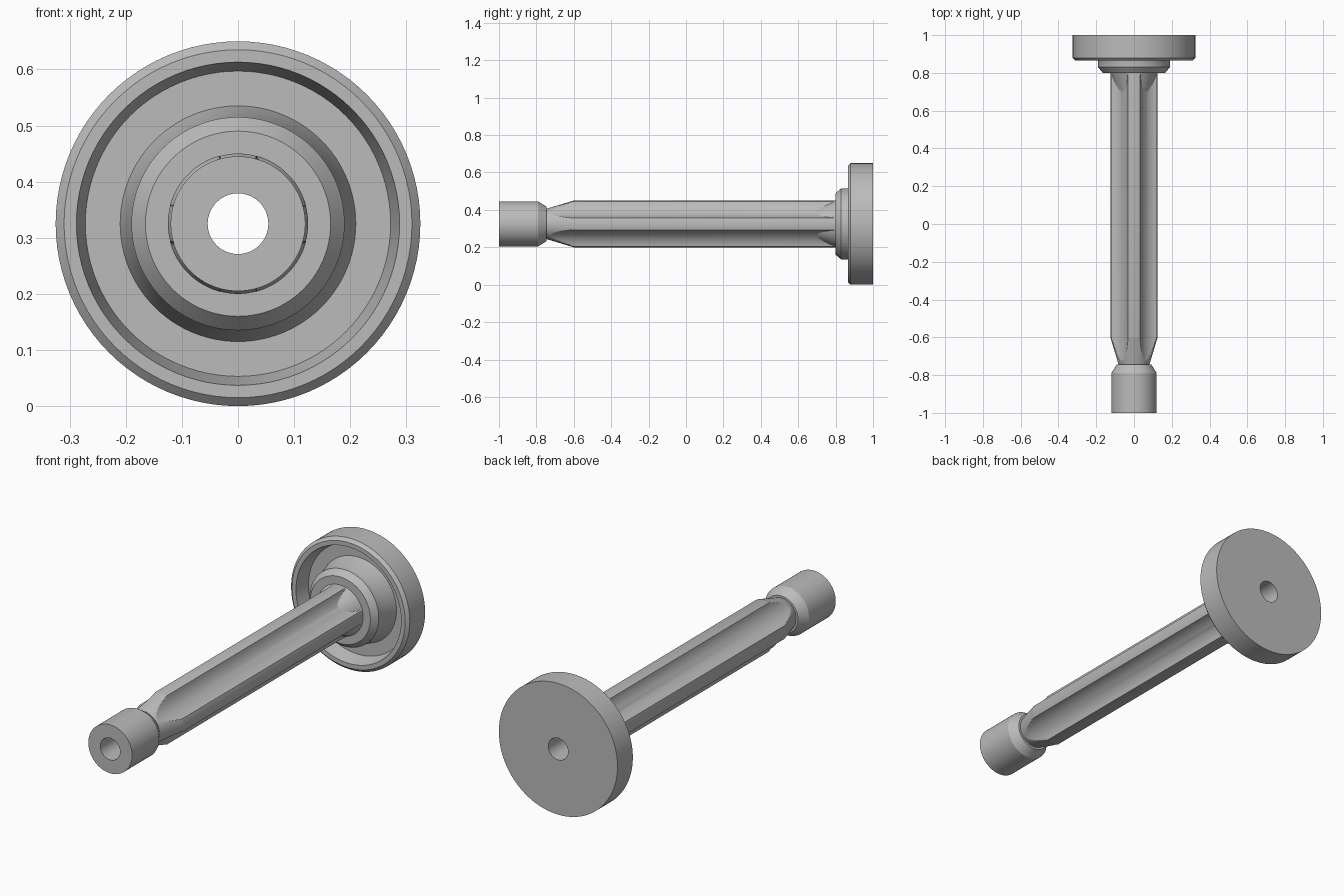
import bpy, bmesh, math

if "Cube" in bpy.data.objects:
    bpy.data.objects.remove(bpy.data.objects["Cube"], do_unlink=True)

AXIS_Z = 0.325      # height of the shaft axis
BORE = 0.054
LOBE_R = 0.125      # outer radius of the splines
ROOT_R = 0.088      # radius at the bottom of each groove
GROOVES = 4

steel = bpy.data.materials.new("grey_steel")
steel.use_nodes = True
steel.diffuse_color = (0.5, 0.5, 0.5, 1)
steel.node_tree.nodes["Principled BSDF"].inputs["Base Color"].default_value = (0.5, 0.5, 0.5, 1)


def skin(name, rings):
    """Join equal rings of points into a closed, tube-like part."""
    bm = bmesh.new()
    loops = [[bm.verts.new(p) for p in ring] for ring in rings]
    for a, b in zip(loops, loops[1:] + loops[:1]):
        n = len(a)
        for i in range(n):
            j = (i + 1) % n
            bm.faces.new((a[i], a[j], b[j], b[i]))
    bmesh.ops.recalc_face_normals(bm, faces=bm.faces)
    mesh = bpy.data.meshes.new(name)
    bm.to_mesh(mesh)
    bm.free()
    mesh.materials.append(steel)
    obj = bpy.data.objects.new(name, mesh)
    bpy.context.collection.objects.link(obj)
    bpy.ops.object.select_all(action="DESELECT")
    obj.select_set(True)
    bpy.context.view_layer.objects.active = obj
    bpy.ops.object.shade_smooth_by_angle(angle=math.radians(20))


def point(r, y, angle):
    return (r * math.cos(angle), y, AXIS_Z + r * math.sin(angle))


def lathe(name, profile, segments=96):
    """Turn a closed (radius, y) profile around the axis."""
    turns = [2 * math.pi * i / segments for i in range(segments)]
    skin(name, [[point(r, y, a) for a in turns] for r, y in profile])


# Plain collar at the front end, chamfered towards the shaft
lathe("front_collar", [(BORE, -1), (0.12, -1), (0.12, -0.79), (0.092, -0.745), (BORE, -0.745)])

# Rear flange: recessed front face with tapered walls, chamfered hub, bore
lathe("rear_flange", [
    (BORE, 1), (0.325, 1), (0.325, 0.88), (0.31, 0.865), (0.288, 0.865),
    (0.272, 0.94), (0.21, 0.94), (0.19, 0.86), (0.19, 0.83), (0.165, 0.8), (BORE, 0.8)])

# Groove arc: passes through the root and both spline edges
half_land = math.radians(15)
half_groove = math.pi / GROOVES - half_land
half_chord = LOBE_R * math.sin(half_groove)
sagitta = LOBE_R * math.cos(half_groove) - ROOT_R
arc_r = (half_chord ** 2 + sagitta ** 2) / (2 * sagitta)
arc_centre = ROOT_R + arc_r


def groove_radius(phi):
    return arc_centre * math.cos(phi) - math.sqrt(arc_r ** 2 - (arc_centre * math.sin(phi)) ** 2)


# Cross-section as (angle, radius): a round land, then a hollow groove
STEPS = 24
section = []
for k in range(GROOVES):
    land = math.pi / 2 + k * 2 * math.pi / GROOVES
    section += [(land + half_land * i / 4, LOBE_R) for i in range(-3, 4)]
    for i in range(STEPS + 1):
        phi = half_groove * (2 * i / STEPS - 1)
        section.append((land + math.pi / GROOVES + phi, groove_radius(phi)))


def shaft_radius(y, r):
    taper = LOBE_R - 0.042 * max(0, (-0.6 - y) / 0.14)
    runout = LOBE_R - (LOBE_R - ROOT_R) * min(1, max(0, (0.8 - y) / 0.1))
    return min(taper, max(r, runout))


# Hollow splined shaft: tapered at the front, grooves running out at the hub
front = [-0.75 + 0.15 * i / 40 for i in range(41)]
rear = [0.7 + 0.1 * i / 30 for i in range(31)]
stations = front + rear
outer = [[point(shaft_radius(y, r), y, a) for a, r in section] for y in stations]
inner = [[point(BORE, y, a) for a, r in section] for y in (stations[-1], stations[0])]
skin("splined_shaft", outer + inner)
